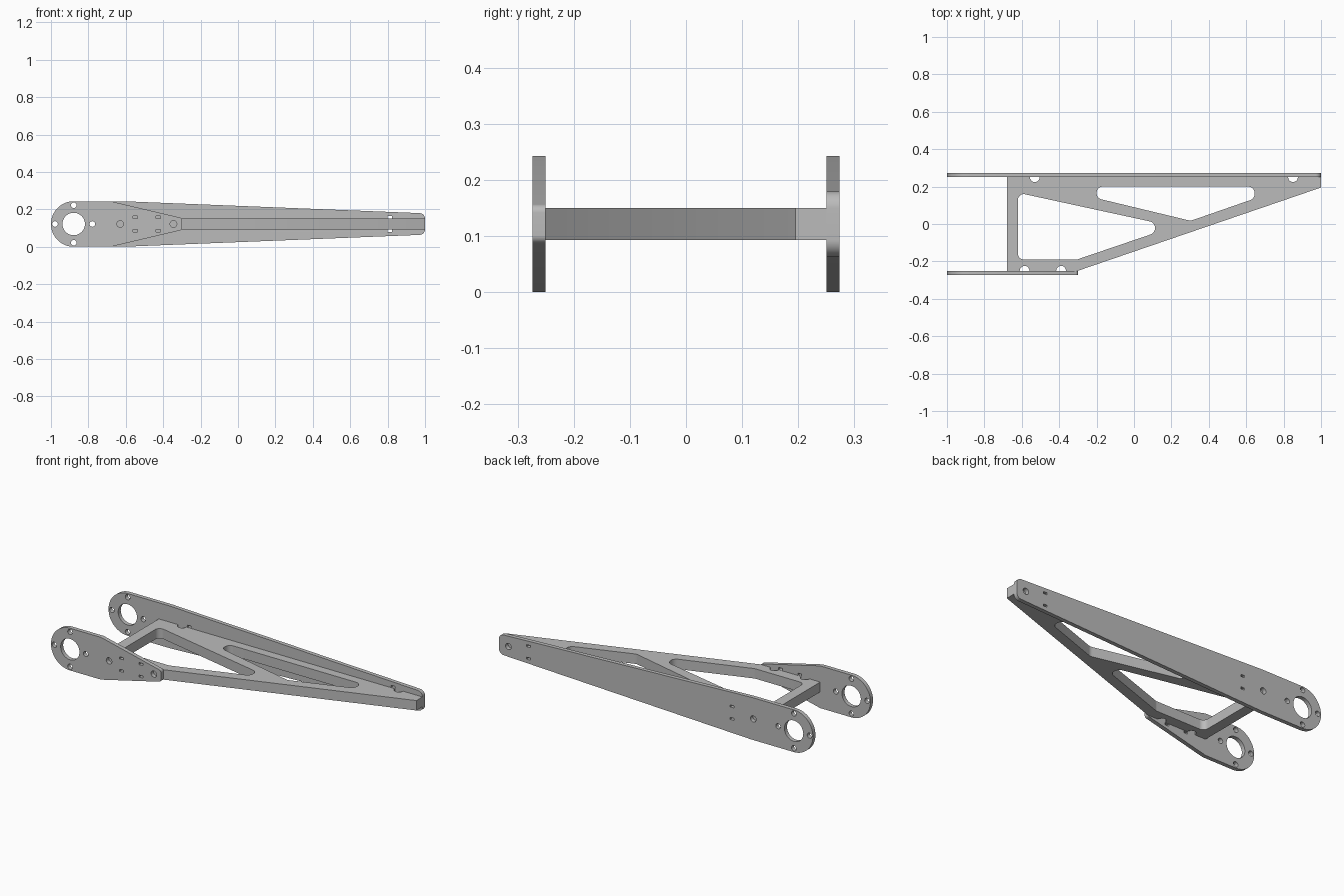
import bpy
from math import cos, sin, pi, tan
from mathutils import Vector, Matrix

if "Cube" in bpy.data.objects:
    bpy.data.objects.remove(bpy.data.objects["Cube"])

grey = bpy.data.materials.new("machined_grey")
grey.use_nodes = True
colour = (0.5, 0.5, 0.5, 1)
grey.diffuse_color = colour
grey.node_tree.nodes["Principled BSDF"].inputs["Base Color"].default_value = colour

MID = 0.1215      # height of the hub axis
INNER, OUTER = 0.25, 0.2735


def rounded(corners):
    """Polygon from (x, y, radius) corners, with each corner filleted."""
    pts = []
    for i, (x, y, r) in enumerate(corners):
        p = Vector((x, y))
        if r == 0:
            pts.append(p)
            continue
        a = (Vector(corners[i - 1][:2]) - p).normalized()
        b = (Vector(corners[(i + 1) % len(corners)][:2]) - p).normalized()
        half = a.angle(b) / 2
        centre = p + (a + b).normalized() * (r / sin(half))
        start = p + a * (r / tan(half)) - centre
        sweep = start.angle_signed(p + b * (r / tan(half)) - centre)
        steps = max(3, int(abs(sweep) * 10))
        for k in range(steps + 1):
            t = -sweep * k / steps
            pts.append(centre + Matrix.Rotation(t, 2) @ start)
    return pts


def circle(x, y, r, n=32):
    return [Vector((x + r * cos(2 * pi * k / n), y + r * sin(2 * pi * k / n))) for k in range(n)]


def box(x0, x1, y0, y1):
    return [Vector(p) for p in ((x0, y0), (x1, y0), (x1, y1), (x0, y1))]


def cut_sheet(name, loops, thickness, matrix):
    """Flat sheet whose first loop is the outline and the others are holes."""
    curve = bpy.data.curves.new(name, 'CURVE')
    curve.dimensions = '2D'
    curve.fill_mode = 'BOTH'
    curve.extrude = thickness / 2
    for loop in loops:
        spline = curve.splines.new('POLY')
        spline.points.add(len(loop) - 1)
        for point, co in zip(spline.points, loop):
            point.co = (co.x, co.y, 0, 1)
        spline.use_cyclic_u = True
    temp = bpy.data.objects.new(name + "_curve", curve)
    bpy.context.collection.objects.link(temp)
    bpy.context.view_layer.update()
    mesh = bpy.data.meshes.new_from_object(temp.evaluated_get(bpy.context.evaluated_depsgraph_get()))
    bpy.data.objects.remove(temp)
    mesh.transform(matrix)
    mesh.materials.clear()
    mesh.materials.append(grey)
    obj = bpy.data.objects.new(name, mesh)
    bpy.context.collection.objects.link(obj)
    bpy.ops.object.select_all(action='DESELECT')
    obj.select_set(True)
    bpy.context.view_layer.objects.active = obj
    # weld caps to the rims
    bpy.ops.object.mode_set(mode='EDIT')
    bpy.ops.mesh.select_all(action='SELECT')
    bpy.ops.mesh.remove_doubles(threshold=0.0001)
    bpy.ops.mesh.normals_make_consistent(inside=False)
    bpy.ops.object.mode_set(mode='OBJECT')
    bpy.ops.object.shade_smooth_by_angle(angle=0.5)
    return obj


def side_plate(name, y, shoulder, tip, tip_half, tip_radius, bolts, slot):
    """Upright plate with a round hub, tapering towards its tip."""
    r = MID - 0.0001
    outline = rounded([(-1, 0, r), (shoulder, 0, 0), (tip, MID - tip_half, tip_radius),
                       (tip, MID + tip_half, tip_radius), (shoulder, 2 * MID, 0), (-1, 2 * MID, r)])
    hub = -1 + MID
    loops = [outline, circle(hub, MID, 0.06, 48)]
    # bolt circle round the hub, then bolts along the arm
    loops += [circle(hub + 0.1 * cos(k * pi / 2), MID + 0.1 * sin(k * pi / 2), 0.015, 20) for k in range(4)]
    loops += [circle(x, MID, 0.018, 24) for x in bolts]
    # corner reliefs of the tab slot
    for x in slot:
        for s in (-1, 1):
            z = MID + s * 0.036
            loops.append(box(x - 0.012, x + 0.012, z - 0.006, z + 0.006))
    turn = Matrix.Translation((0, y, 0)) @ Matrix.Rotation(pi / 2, 4, 'X')
    return cut_sheet(name, loops, OUTER - INNER, turn)


plate_y = (INNER + OUTER) / 2
side_plate("back_plate", plate_y, -0.61, 1, 0.057, 0.03, (-0.62, 0.94), (-0.485, 0.812))
side_plate("front_plate", -plate_y, -0.68, -0.3, 0.032, 0.015, (-0.63, -0.345), (-0.55, -0.427))


def notch(x, side):
    """Half-round bite out of the web edge, in counter-clockwise order."""
    return [(x - side * 0.026 * cos(k * pi / 10) * -1, side * (INNER - 0.026 * sin(k * pi / 10)), 0)
            for k in range(11)]


# horizontal web with two lightening windows
web = [(-0.68, -INNER, 0)] + notch(-0.585, -1) + notch(-0.39, -1)
web += [(-0.3, -INNER, 0), (1, 0.195, 0), (1, INNER, 0)] + notch(0.85, 1) + notch(-0.53, 1)
web += [(-0.68, INNER, 0)]
large_window = [(-0.62, 0.167, 0.03), (-0.62, -0.19, 0.03), (-0.305, -0.19, 0.03),
                (0.112, -0.048, 0.035), (0.112, 0.008, 0.035)]
small_window = [(-0.2, 0.2, 0.033), (-0.2, 0.138, 0.033), (0.303, 0.017, 0.04),
                (0.645, 0.136, 0.035), (0.645, 0.2, 0.035)]
cut_sheet("web", [rounded(c) for c in (web, large_window, small_window)], 0.057,
          Matrix.Translation((0, 0, MID)))
